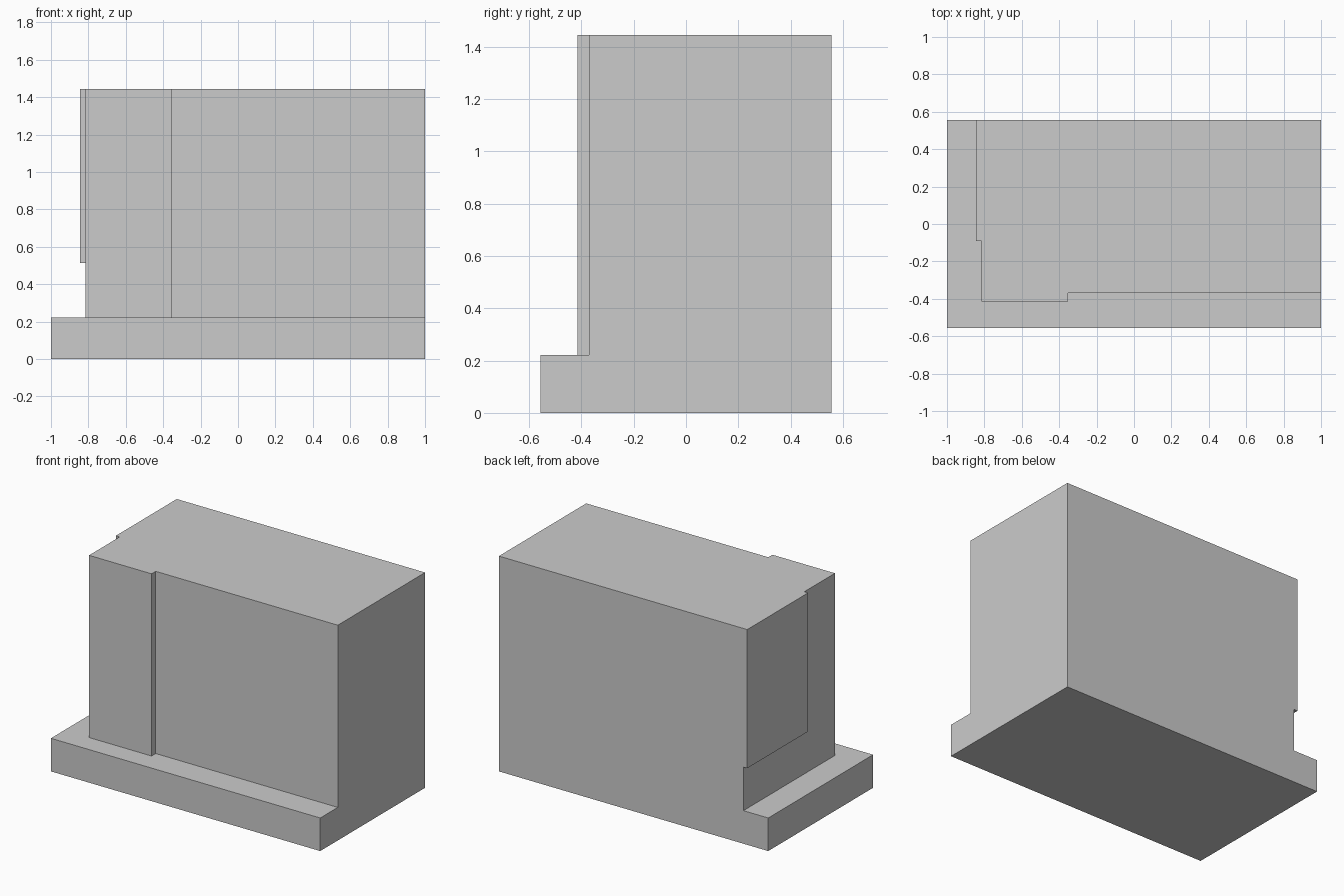
import bpy, bmesh

if "Cube" in bpy.data.objects:
    bpy.data.objects.remove(bpy.data.objects["Cube"])

grey = bpy.data.materials.new("light_grey")
grey.diffuse_color = (0.6, 0.6, 0.6, 1)
grey.use_nodes = True
grey.node_tree.nodes["Principled BSDF"].inputs["Base Color"].default_value = grey.diffuse_color


def prism(name, outline, z0, z1):
    """Extrude a flat outline from z0 to z1."""
    bm = bmesh.new()
    face = bm.faces.new([bm.verts.new((x, y, z0)) for x, y in outline])
    top = bmesh.ops.extrude_face_region(bm, geom=[face])["geom"]
    bmesh.ops.translate(bm, vec=(0, 0, z1 - z0),
                        verts=[v for v in top if isinstance(v, bmesh.types.BMVert)])
    bmesh.ops.recalc_face_normals(bm, faces=bm.faces)
    mesh = bpy.data.meshes.new(name)
    bm.to_mesh(mesh)
    bm.free()
    mesh.materials.append(grey)
    obj = bpy.data.objects.new(name, mesh)
    bpy.context.collection.objects.link(obj)
    return obj


def rect(x0, x1, y0, y1):
    return [(x0, y0), (x1, y0), (x1, y1), (x0, y1)]


def cut(target, cutter):
    mod = target.modifiers.new(cutter.name, 'BOOLEAN')
    mod.operation = 'DIFFERENCE'
    mod.solver = 'EXACT'
    mod.object = cutter
    bpy.context.view_layer.objects.active = target
    bpy.ops.object.modifier_apply(modifier=mod.name)
    bpy.data.objects.remove(cutter)


LEDGE, PANEL_BOTTOM, TOP = 0.222, 0.514, 1.445
SIDE, PANEL = -0.816, -0.844

# Solid block, the full envelope of building and base
building = prism("building_on_base", rect(-1, 1, -0.556, 0.556), 0, TOP)

# Space around the walls above the base: front step and raised side panel
surround = [(-2, -2), (2, -2), (2, -0.37), (-0.352, -0.37), (-0.352, -0.414),
            (SIDE, -0.414), (SIDE, -0.09), (PANEL, -0.09), (PANEL, 2), (-2, 2)]
cut(building, prism("surround_cutter", surround, LEDGE, 2))

# Recess under the overhanging side panel
cut(building, prism("undercut_cutter", rect(-1.5, SIDE, -0.2, 2), LEDGE, PANEL_BOTTOM))
